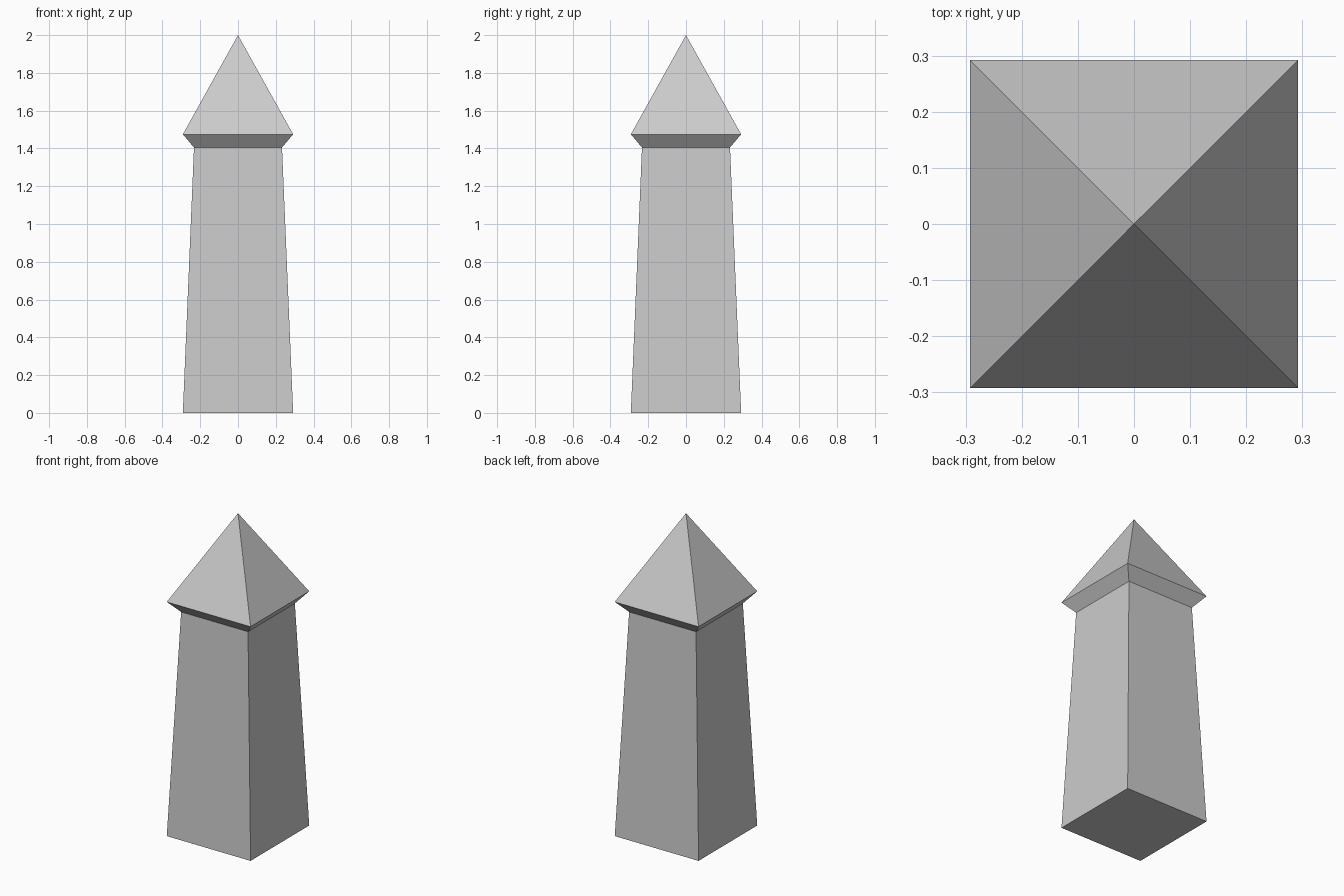
import bpy, bmesh

if "Cube" in bpy.data.objects:
    bpy.data.objects.remove(bpy.data.objects["Cube"])

# Square cross-sections from the ground up: (half width, height)
PROFILE = [(0.292, 0.0), (0.233, 1.405), (0.292, 1.475)]
APEX_Z = 2.0
CORNERS = [(-1, -1), (1, -1), (1, 1), (-1, 1)]

bm = bmesh.new()
rings = [[bm.verts.new((sx * h, sy * h, z)) for sx, sy in CORNERS]
         for h, z in PROFILE]
apex = bm.verts.new((0, 0, APEX_Z))

# Closed base
bm.faces.new(rings[0][::-1])

for i in range(4):
    j = (i + 1) % 4
    # Tapered shaft and flared underside of the cap
    for low, high in zip(rings, rings[1:]):
        bm.faces.new((low[i], low[j], high[j], high[i]))
    # Pyramid cap
    bm.faces.new((rings[-1][i], rings[-1][j], apex))

mesh = bpy.data.meshes.new("tower_pillar")
bm.to_mesh(mesh)
bm.free()
pillar = bpy.data.objects.new("tower_pillar", mesh)
bpy.context.collection.objects.link(pillar)
